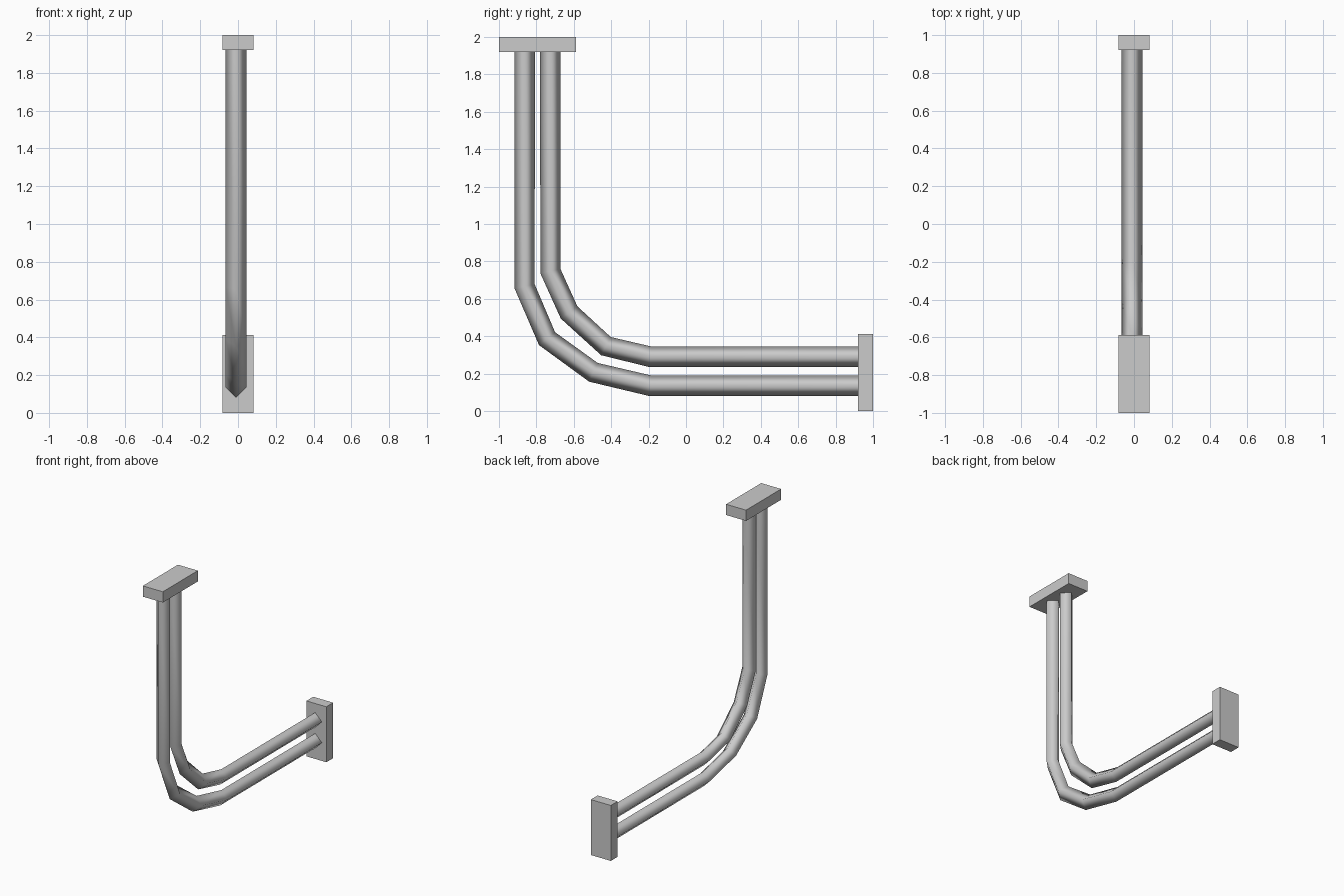
import bpy, bmesh
from mathutils import Vector

if "Cube" in bpy.data.objects:
    bpy.data.objects.remove(bpy.data.objects["Cube"])

RADIUS = 0.055
PIPE_X = -0.01


def plate(name, lo, hi):
    lo, hi = Vector(lo), Vector(hi)
    bpy.ops.mesh.primitive_cube_add(size=1, location=(lo + hi) / 2)
    ob = bpy.context.object
    ob.name = name
    ob.scale = hi - lo
    bpy.ops.object.transform_apply(location=False, rotation=False, scale=True)


def pipe(name, path):
    """Sweep a four-sided diamond section along a (y, z) path."""
    pts = [Vector((PIPE_X, y, z)) for y, z in path]
    side = Vector((1, 0, 0))
    dirs = [(b - a).normalized() for a, b in zip(pts, pts[1:])]
    bm = bmesh.new()
    rings = []
    for i, p in enumerate(pts):
        tangent = (dirs[max(i - 1, 0)] + dirs[min(i, len(dirs) - 1)]).normalized()
        up = side.cross(tangent)
        rings.append([bm.verts.new(p + d * RADIUS) for d in (side, up, -side, -up)])
    for a, b in zip(rings, rings[1:]):
        for k in range(4):
            n = (k + 1) % 4
            bm.faces.new((a[k], a[n], b[n], b[k])).smooth = True
    bmesh.ops.recalc_face_normals(bm, faces=bm.faces)
    mesh = bpy.data.meshes.new(name)
    bm.to_mesh(mesh)
    bm.free()
    bpy.context.collection.objects.link(bpy.data.objects.new(name, mesh))


# End plates
plate("top_plate", (-0.082, -1.0, 1.92), (0.082, -0.588, 2.0))
plate("back_plate", (-0.082, 0.92, 0.0), (0.082, 1.0, 0.412))

# Two bent pipes
pipe("outer_pipe", [(0.92, 0.135), (-0.19, 0.135), (-0.495, 0.207),
                    (-0.743, 0.387), (-0.863, 0.667), (-0.863, 1.92)])
pipe("inner_pipe", [(0.92, 0.29), (-0.19, 0.29), (-0.428, 0.347),
                    (-0.625, 0.527), (-0.725, 0.748), (-0.725, 1.92)])
